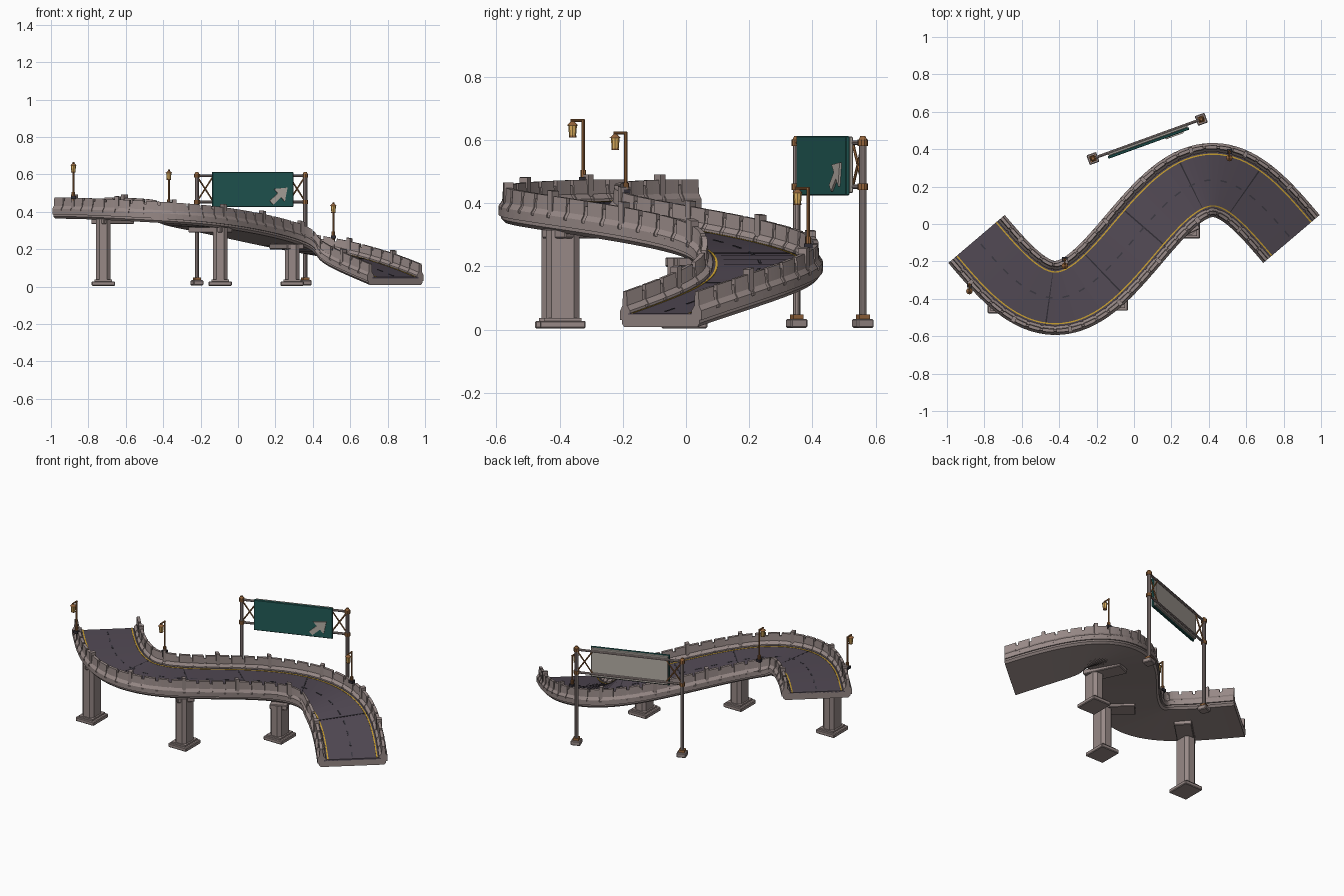
import bpy, bmesh, math
from mathutils import Vector, Matrix

if "Cube" in bpy.data.objects:
    bpy.data.objects.remove(bpy.data.objects["Cube"])


def mat(name, c):
    m = bpy.data.materials.new(name)
    m.diffuse_color = (*c, 1)
    m.use_nodes = True
    m.node_tree.nodes["Principled BSDF"].inputs["Base Color"].default_value = m.diffuse_color
    return m


CONC = mat("concrete", (.31, .25, .24))
ROAD = mat("asphalt", (.085, .068, .09))
DARK = mat("dark_joint", (.03, .027, .035))
DASH = mat("faded_paint", (.045, .042, .055))
YEL = mat("yellow_paint", (.6, .36, .03))
TEAL = mat("teal", (.015, .10, .09))
PALE = mat("pale_panel", (.45, .41, .37))
BRONZE = mat("bronze", (.30, .13, .045))
GLOW = mat("lantern_glass", (.75, .45, .12))


def finish(bm, name, m):
    bmesh.ops.recalc_face_normals(bm, faces=bm.faces)
    me = bpy.data.meshes.new(name)
    bm.to_mesh(me)
    bm.free()
    me.materials.append(m)
    o = bpy.data.objects.new(name, me)
    bpy.context.collection.objects.link(o)
    return o


def box(bm, c, size, M=Matrix(), bevel=0):
    r = bmesh.ops.create_cube(bm, size=1, matrix=M @ Matrix.Translation(c) @ Matrix.Diagonal((*size, 1)))
    if bevel:
        edges = list({e for v in r["verts"] for e in v.link_edges})
        bmesh.ops.bevel(bm, geom=edges, offset=bevel, segments=1, affect='EDGES')


def bar(bm, p, q, r, r2=None, n=8):
    p, q = Vector(p), Vector(q)
    M = Matrix.Translation((p + q) / 2) @ (q - p).to_track_quat('Z', 'Y').to_matrix().to_4x4()
    bmesh.ops.create_cone(bm, segments=n, radius1=r, radius2=r if r2 is None else r2,
                          depth=(q - p).length, cap_ends=True, matrix=M)


# Road path: an S curve in plan that descends to the ground at the right
W = .842


def path(t, off, h):
    x = W * (2 * t - 1)
    k = math.pi / W
    nrm = Vector((-.315 * k * math.cos(k * x), 1, 0)).normalized()
    return Vector((x, -.08 + .315 * math.sin(k * x), .008 + .355 * (1 - t * t) + h)) + nrm * off


def sweep(bm, prof, t0, t1, n):
    rings = [[bm.verts.new(path(t0 + (t1 - t0) * i / n, a, h)) for a, h in prof] for i in range(n + 1)]
    k = len(prof)
    for a, b in zip(rings, rings[1:]):
        for j in range(k):
            bm.faces.new((a[j], a[(j + 1) % k], b[(j + 1) % k], b[j]))
    bm.faces.new(rings[0])
    bm.faces.new(rings[-1][::-1])


def cuts(off, count):
    # parameters that split an offset path into equal lengths
    ts = [i / 600 for i in range(601)]
    acc = [0]
    for a, b in zip(ts, ts[1:]):
        acc.append(acc[-1] + (path(b, off, 0) - path(a, off, 0)).length)
    out, j = [], 0
    for i in range(count + 1):
        while j < 600 and acc[j] < acc[-1] * i / count - 1e-9:
            j += 1
        out.append(ts[j])
    return out


def strip(a, b, z0, z1):
    return [(a, z0), (b, z0), (b, z1), (a, z1)]


# Deck slab with chamfered soffit and edge band
bm = bmesh.new()
sweep(bm, [(-.178, 0), (.178, 0), (.19, .012), (.19, .04), (-.19, .04), (-.19, .012)], 0, 1, 72)
finish(bm, "deck_slab", CONC)
bm = bmesh.new()
for s in (-1, 1):
    sweep(bm, strip(s * .185, s * .198, .022, .044), 0, 1, 72)
finish(bm, "deck_edge_bands", CONC)
bm = bmesh.new()
sweep(bm, strip(-.16, .16, .035, .044), 0, 1, 72)
finish(bm, "road_surface", ROAD)

# Painted lines, dashes and expansion joints
bm = bmesh.new()
for s in (-1, 1):
    sweep(bm, strip(s * .135, s * .142, .043, .0455), 0, 1, 72)
finish(bm, "yellow_edge_lines", YEL)
bm = bmesh.new()
c = cuts(0, 72)
for i in range(1, 71, 3):
    sweep(bm, strip(-.004, .004, .043, .0455), c[i], c[i + 1] + .003, 3)
finish(bm, "centre_dashes", DASH)
bm = bmesh.new()
for t in (.23, .4, .53, .68, .85):
    sweep(bm, strip(-.155, .155, .043, .045), t, t + .003, 1)
finish(bm, "expansion_joints", DARK)


# Concrete safety barriers: segments, recessed connectors, taller posts
def barrier(s, h, d=0.0):
    p = [(.198 - d, .04), (.198 - d, .052), (.187 - d, .068), (.184 - d, h),
         (.167 + d, h), (.164 + d, .068), (.150 + d, .052), (.150 + d, .04)]
    return [(s * a, z) for a, z in p]


for s, label in ((-1, "front"), (1, "back")):
    bm, posts = bmesh.new(), bmesh.new()
    c = cuts(s * .175, 29)
    for i, (a, b) in enumerate(zip(c, c[1:])):
        g = (b - a) * .09
        sweep(bm, barrier(s, .113), a if i == 0 else a + g, b if i == 28 else b - g, 4)
        if i:
            sweep(bm, barrier(s, .096, .004), a - g * 2, a + g * 2, 2)
        if i % 4 == 2:
            m = (b - a) * .14
            sweep(posts, strip(s * .161, s * .191, .05, .13), a - m, a + m, 1)
    finish(bm, label + "_barrier", CONC)
    finish(posts, label + "_barrier_posts", CONC)

# Piers: stepped footing, chamfered shaft, cap beam under the deck
for i, (x, y, t) in enumerate(((-.72, -.405, .13), (-.095, -.39, .38), (.29, -.005, .63))):
    top = path(t, 0, 0).z + .004
    mid = path(t, 0, 0)
    ang = math.atan2(mid.y - y, mid.x - x)
    M = Matrix.Translation((x, y, 0))
    bm = bmesh.new()
    box(bm, (0, 0, .016), (.125, .145, .024), M, .004)
    box(bm, (0, 0, .032), (.095, .12, .01), M)
    finish(bm, f"pier_footing_{i+1}", CONC)
    bm = bmesh.new()
    a, b, k = .038, .053, .018
    vs = [bm.verts.new((x + u, y + v, .03)) for u, v in
          ((-a, -b + k), (-a + k, -b), (a - k, -b), (a, -b + k), (a, b - k), (a - k, b), (-a + k, b), (-a, b - k))]
    f = bm.faces.new(vs)
    r = bmesh.ops.extrude_face_region(bm, geom=[f])
    bmesh.ops.translate(bm, vec=(0, 0, top - .03), verts=[v for v in r["geom"] if isinstance(v, bmesh.types.BMVert)])
    finish(bm, f"pier_shaft_{i+1}", CONC)
    bm = bmesh.new()
    box(bm, (.07, 0, top - .012), (.23, .10, .03), M @ Matrix.Rotation(ang, 4, 'Z'), .004)
    finish(bm, f"pier_cap_{i+1}", CONC)

# Street lamps: pole on the barrier, short arm to the front, hanging lantern
for i, (x, y, z0, z1) in enumerate(((-.88, -.325, .43, .665), (-.37, -.19, .39, .625), (.51, .387, .22, .45))):
    bm = bmesh.new()
    bar(bm, (x, y, z0 + .03), (x, y, z1), .0055)
    bar(bm, (x, y, z0 + .05), (x, y, z0 + .075), .009)
    bar(bm, (x, y + .004, z1 - .003), (x, y - .04, z1 - .003), .0045)
    l = y - .034
    bar(bm, (x, l, z1 - .018), (x, l, z1), .003)
    bar(bm, (x, l, z1 - .018), (x, l, z1 - .006), .018, .005)
    bar(bm, (x, l, z1 - .056), (x, l, z1 - .051), .012)
    finish(bm, f"lamp_pole_{i+1}", BRONZE)
    bm = bmesh.new()
    bar(bm, (x, l, z1 - .052), (x, l, z1 - .017), .011, .014)
    finish(bm, f"lamp_glass_{i+1}", GLOW)
    bm = bmesh.new()
    box(bm, (x, y, z0 + .045), (.028, .028, .016))
    finish(bm, f"lamp_base_{i+1}", DARK)

# Sign gantry, built along local x then turned to face the road
S = Matrix.Translation((.07, .455, 0)) @ Matrix.Rotation(math.radians(19.9), 4, 'Z')
P = .308
frame, trim, base = bmesh.new(), bmesh.new(), bmesh.new()
for s in (-1, 1):
    x = s * P
    box(base, (x, 0, .02), (.055, .055, .028), S, .004)
    bar(frame, S @ Vector((x, 0, .03)), S @ Vector((x, 0, .6)), .0115, n=10)
    box(trim, (x, 0, .04), (.034, .034, .016), S)
    for z in (.452, .592):
        bar(trim, S @ Vector((x, 0, z - .01)), S @ Vector((x, 0, z + .01)), .0165, n=10)
    bar(trim, S @ Vector((x, 0, .6)), S @ Vector((x, 0, .613)), .014, .008, n=10)
    for za, zb in ((.455, .59), (.59, .455)):
        bar(trim, S @ Vector((x, 0, za)), S @ Vector((s * .215, 0, zb)), .0045, n=6)
for z in (.452, .592):
    bar(frame, S @ Vector((-P, 0, z)), S @ Vector((P, 0, z)), .0075)
finish(base, "gantry_bases", CONC)
finish(frame, "gantry_frame", CONC)
finish(trim, "gantry_bronze_fittings", BRONZE)
bm = bmesh.new()
box(bm, (0, -.009, .522), (.45, .014, .178), S, .003)
finish(bm, "sign_backing", PALE)
bm = bmesh.new()
box(bm, (0, -.023, .519), (.46, .014, .188), S, .003)
finish(bm, "sign_board", TEAL)

# Raised direction arrow pointing up and right
bm = bmesh.new()
A = S @ Matrix.Translation((.148, -.03, .488)) @ Matrix.Rotation(math.radians(-42), 4, 'Y')
pts = ((-.06, -.014), (.0, -.014), (.0, -.046), (.062, 0), (.0, .046), (.0, .014), (-.06, .014))
f = bm.faces.new([bm.verts.new(A @ Vector((u, 0, v))) for u, v in pts])
r = bmesh.ops.extrude_face_region(bm, geom=[f])
off = S.to_3x3() @ Vector((0, -.007, 0))
bmesh.ops.translate(bm, vec=off, verts=[v for v in r["geom"] if isinstance(v, bmesh.types.BMVert)])
finish(bm, "sign_arrow", PALE)
